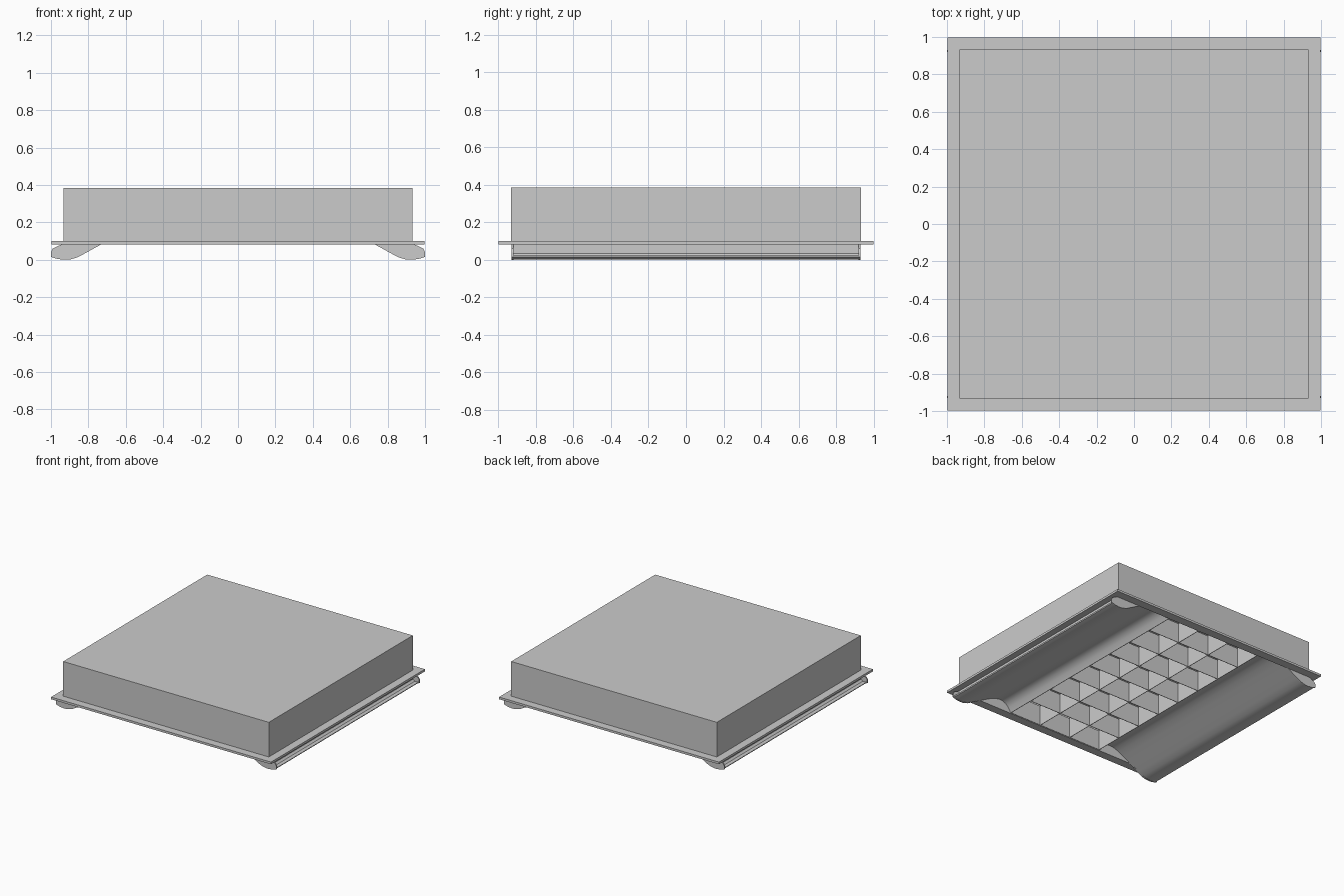
import bpy, bmesh

if "Cube" in bpy.data.objects:
    bpy.data.objects.remove(bpy.data.objects["Cube"])

IN, TOP, FZ0, FZ1 = 0.932, 0.383, 0.082, 0.1


def make(name, verts, faces):
    me = bpy.data.meshes.new(name)
    me.from_pydata(verts, [], faces)
    bm = bmesh.new()
    bm.from_mesh(me)
    bmesh.ops.recalc_face_normals(bm, faces=bm.faces)
    bm.to_mesh(me)
    bm.free()
    ob = bpy.data.objects.new(name, me)
    bpy.context.collection.objects.link(ob)
    return ob


def box(name, x0, x1, y0, y1, z0, z1):
    v = [(x, y, z) for x in (x0, x1) for y in (y0, y1) for z in (z0, z1)]
    f = [(0, 1, 3, 2), (4, 6, 7, 5), (0, 4, 5, 1), (2, 3, 7, 6), (0, 2, 6, 4), (1, 5, 7, 3)]
    return make(name, v, f)


def extrude_y(name, profile, y0, y1, closed):
    """Run an x-z profile along y, as a capped solid or an open sheet."""
    n = len(profile)
    v = [(x, y, z) for y in (y0, y1) for x, z in profile]
    f = [(i, (i + 1) % n, n + (i + 1) % n, n + i) for i in range(n if closed else n - 1)]
    if closed:
        f += [tuple(range(n)), tuple(range(2 * n - 1, n - 1, -1))]
    return make(name, v, f)


def smooth(ob, angle=0.6):
    bpy.ops.object.select_all(action='DESELECT')
    ob.select_set(True)
    bpy.context.view_layer.objects.active = ob
    bpy.ops.object.shade_smooth_by_angle(angle=angle)


# Housing: open-bottomed shell
v = [(x * IN, y * IN, z) for z in (FZ0, TOP) for x, y in ((-1, -1), (1, -1), (1, 1), (-1, 1))]
housing = make("housing", v, [(0, 1, 5, 4), (1, 2, 6, 5), (2, 3, 7, 6), (3, 0, 4, 7), (4, 5, 6, 7)])
sol = housing.modifiers.new("sheet", 'SOLIDIFY')
sol.thickness = 0.004
sol.offset = 0

# Ceiling flange: square ring
ring = []
for z in (FZ0, FZ1):
    for r in (0.998, IN - 0.004):
        ring += [(-r, -r, z), (r, -r, z), (r, r, z), (-r, r, z)]
faces = []
for i in range(4):
    j = (i + 1) % 4
    faces += [(i, j, 4 + j, 4 + i), (8 + i, 8 + j, 12 + j, 12 + i),
              (i, j, 8 + j, 8 + i), (4 + i, 4 + j, 12 + j, 12 + i)]
make("flange", ring, faces)

# Side reflectors: grooved outer edge, rounded belly, cove rising inside the housing
groove = [(0.945, 0.088), (0.945, 0.034), (0.96, 0.02), (0.994, 0.022), (0.99, 0.013)]
reflector = [(0.99, 0.013), (0.965, 0.006), (0.93, 0.002), (0.895, 0.004), (0.86, 0.014),
             (0.82, 0.034), (0.77, 0.061), (0.72, 0.088), (0.67, 0.115), (0.625, 0.138),
             (0.585, 0.153), (0.55, 0.16), (0.515, 0.158), (0.483, 0.145), (0.457, 0.12),
             (0.436, 0.085)]
cap = [(0.93, 0.088), (0.99, 0.06), (1.0, 0.04), (1.0, 0.015), (0.965, 0.004), (0.93, 0.0),
       (0.895, 0.002), (0.855, 0.014), (0.72, 0.088)]
for side, s in (("right", 1), ("left", -1)):
    extrude_y(side + "_groove", [(s * x, z) for x, z in groove], -0.924, 0.924, False)
    smooth(extrude_y(side + "_reflector", [(s * x, z) for x, z in reflector], -0.924, 0.924, False))
    for end, e in (("front", -1), ("back", 1)):
        extrude_y(f"{side}_{end}_cap", [(s * x, z) for x, z in cap], e * 0.92, e * 0.931, True)

# Louver grid over the lamps
COLS, ROWS, W, T = 3, 8, 0.433, 0.002
for i in range(COLS + 1):
    x = -W + 2 * W * i / COLS
    box("louver_rail", x - T, x + T, -0.925, 0.925, 0.084, 0.25)
for j in range(ROWS + 1):
    y = -0.925 + 1.85 * j / ROWS
    box("louver_blade", -W, W, y - T, y + T, 0.085, 0.249)
